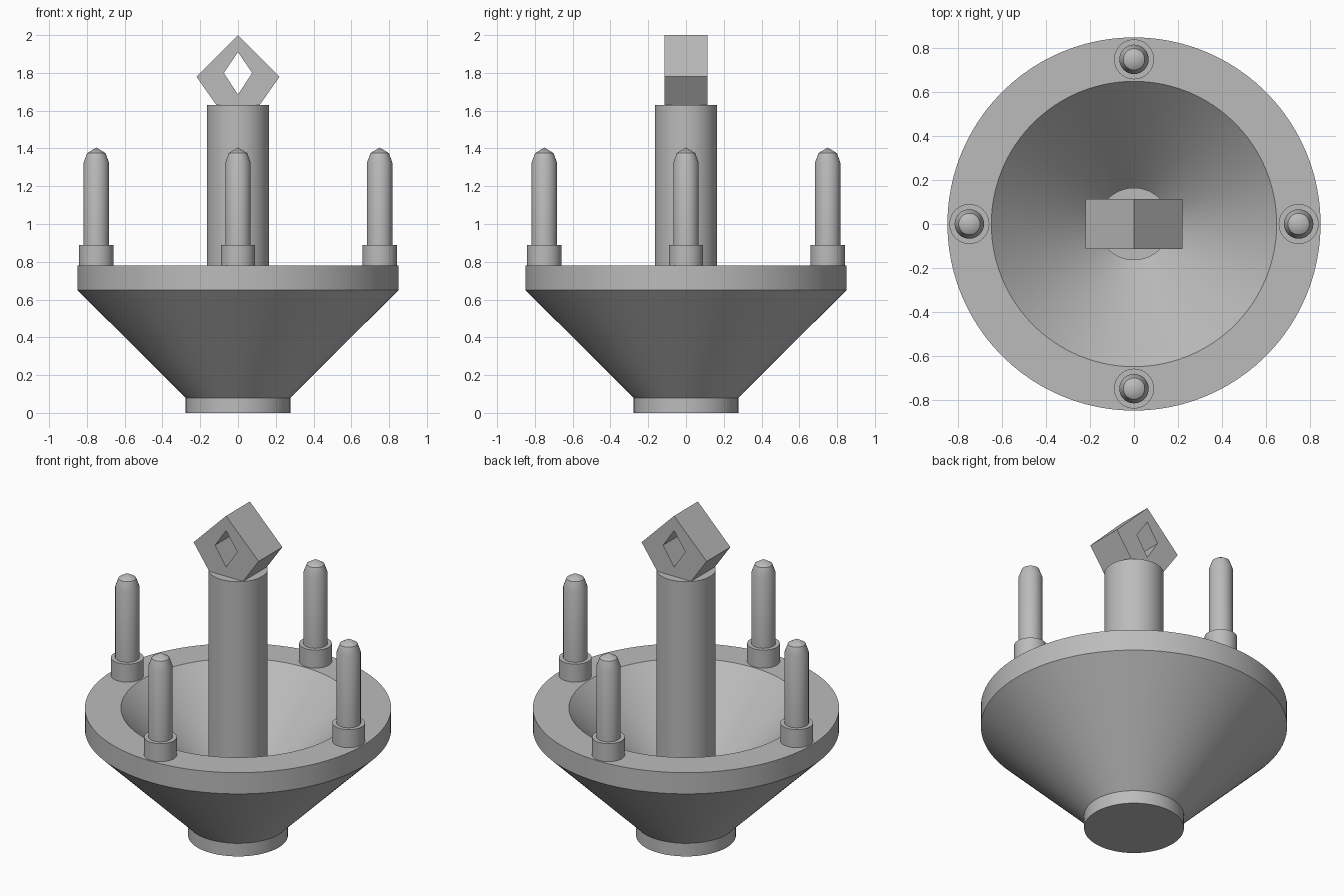
import bpy, bmesh, math

if "Cube" in bpy.data.objects:
    bpy.data.objects.remove(bpy.data.objects["Cube"])

grey = bpy.data.materials.new("mid_grey")
grey.diffuse_color = (0.5, 0.5, 0.5, 1)
grey.use_nodes = True
grey.node_tree.nodes["Principled BSDF"].inputs["Base Color"].default_value = grey.diffuse_color


def finish(name, bm, smooth=True):
    bmesh.ops.remove_doubles(bm, verts=bm.verts, dist=1e-5)
    bmesh.ops.recalc_face_normals(bm, faces=bm.faces)
    mesh = bpy.data.meshes.new(name)
    bm.to_mesh(mesh)
    bm.free()
    mesh.materials.append(grey)
    obj = bpy.data.objects.new(name, mesh)
    bpy.context.collection.objects.link(obj)
    if smooth:
        bpy.ops.object.select_all(action='DESELECT')
        obj.select_set(True)
        bpy.context.view_layer.objects.active = obj
        bpy.ops.object.shade_smooth_by_angle(angle=math.radians(35))
    return obj


def lathe(name, profile, segments, location=(0, 0, 0)):
    """Spin an (r, z) profile about the z axis."""
    bm = bmesh.new()
    verts = [bm.verts.new((r, 0, z)) for r, z in profile]
    edges = [bm.edges.new(pair) for pair in zip(verts, verts[1:])]
    bmesh.ops.spin(bm, geom=verts + edges, cent=(0, 0, 0), axis=(0, 0, 1),
                   angle=math.tau, steps=segments, use_duplicate=False)
    obj = finish(name, bm)
    obj.location = location
    return obj


# Foot disc, flared bowl with flat rim and conical hollow
lathe("bowl", [(0, 0), (0.277, 0), (0.277, 0.08), (0.85, 0.65), (0.85, 0.78),
               (0.65, 0.78), (0.08, 0.20), (0, 0.20)], 96)

# Central column
lathe("column", [(0, 0.2), (0.165, 0.2), (0.165, 1.63), (0, 1.63)], 64)

# Four pins with collars around the rim
for i, side in enumerate(("right", "back", "left", "front")):
    a = i * math.pi / 2
    spot = (0.75 * math.cos(a), 0.75 * math.sin(a), 0)
    lathe("collar_" + side, [(0, 0.78), (0.091, 0.78), (0.091, 0.89), (0, 0.89)], 40, spot)
    lathe("pin_" + side, [(0, 0.88), (0.067, 0.88), (0.067, 1.325),
                          (0.049, 1.375), (0, 1.405)], 32, spot)

# Pierced diamond head: matching outer and inner outlines, extruded along y
outer = [(0, 2.0), (0.22, 1.78), (0.115, 1.63), (-0.115, 1.63), (-0.22, 1.78)]
inner = [(0, 1.91), (0.075, 1.80), (0, 1.685), (0, 1.685), (-0.075, 1.80)]
bm = bmesh.new()
half = 0.115
rings = [[bm.verts.new((x, y, z)) for x, z in outline]
         for outline, y in ((outer, -half), (outer, half), (inner, half), (inner, -half))]
for a, b in zip(rings, rings[1:] + rings[:1]):
    for i in range(5):
        j = (i + 1) % 5
        bm.faces.new((a[i], a[j], b[j], b[i]))
finish("diamond_head", bm, smooth=False)
